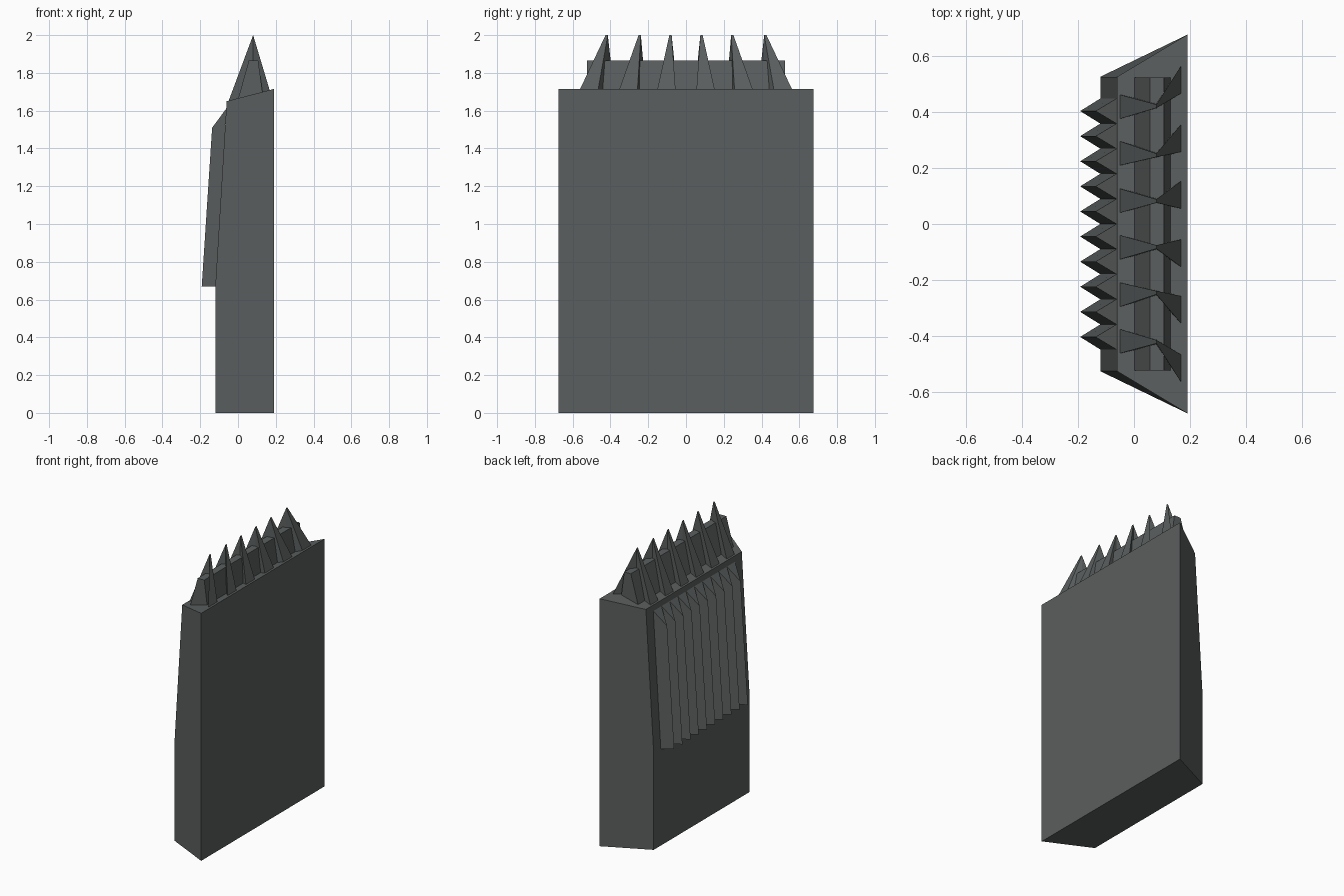
import bpy, bmesh

if "Cube" in bpy.data.objects:
    bpy.data.objects.remove(bpy.data.objects["Cube"])

# One dark grey material
grey = bpy.data.materials.new("dark grey")
grey.diffuse_color = (0.105, 0.114, 0.114, 1)
grey.use_nodes = True
grey.node_tree.nodes["Principled BSDF"].inputs["Base Color"].default_value = grey.diffuse_color


def make(name, bm):
    bmesh.ops.recalc_face_normals(bm, faces=bm.faces[:])
    me = bpy.data.meshes.new(name)
    bm.to_mesh(me)
    bm.free()
    me.materials.append(grey)
    ob = bpy.data.objects.new(name, me)
    bpy.context.collection.objects.link(ob)
    return ob


def extrude_profile(bm, profile):
    """Profile of (x, z, half width), mirrored across y and skinned."""
    a = [bm.verts.new((x, -w, z)) for x, z, w in profile]
    b = [bm.verts.new((x, w, z)) for x, z, w in profile]
    bm.faces.new(a)
    bm.faces.new(b[::-1])
    n = len(a)
    for i in range(n):
        j = (i + 1) % n
        bm.faces.new((a[i], b[i], b[j], a[j]))


def top_z(x):
    return 1.65 + (x + 0.06) * 0.26


# Body: wedge plan, upper part of the narrow side leans in, top slopes
bm = bmesh.new()
extrude_profile(bm, [(-0.12, 0, 0.525), (0.19, 0, 0.675), (0.19, 1.715, 0.675),
                     (-0.06, 1.65, 0.525), (-0.12, 0.67, 0.525)])
make("body", bm)

# Grip ridges: row of triangular ribs on the narrow side
bm = bmesh.new()
pitch = 0.0895
for i in range(10):
    y = (i - 4.5) * pitch
    h = pitch / 2
    lo = [bm.verts.new(p) for p in ((-0.12, y - h, 0.67), (-0.192, y, 0.67), (-0.12, y + h, 0.67))]
    hi = [bm.verts.new(p) for p in ((-0.0625, y - h, 1.61), (-0.137, y, 1.51), (-0.0625, y + h, 1.61))]
    bm.faces.new(lo)
    bm.faces.new(hi)
    for k in range(3):
        m = (k + 1) % 3
        bm.faces.new((lo[k], lo[m], hi[m], hi[k]))
make("grip_ridges", bm)

# Bar running between the teeth
bm = bmesh.new()
extrude_profile(bm, [(0.0, top_z(0.0) - 0.005, 0.523), (0.13, top_z(0.13) - 0.005, 0.523),
                     (0.107, 1.865, 0.523), (0.057, 1.865, 0.523)])
make("tooth_bar", bm)

# Teeth: waisted spikes that fan outwards: front centre, apex, back centre
bm = bmesh.new()
for side in (-1, 1):
    for yf, ya, yb in ((0.083, 0.082, 0.104), (0.252, 0.245, 0.306), (0.418, 0.42, 0.515)):
        base = [(-0.05, yf - 0.043), (0.08, ya - 0.009), (0.168, yb - 0.049),
                (0.168, yb + 0.049), (0.08, ya + 0.013), (-0.05, yf + 0.043)]
        ring = [bm.verts.new((x, side * y, top_z(x) - 0.002)) for x, y in base]
        apex = [bm.verts.new((0.08, side * (ya + d), 2.0)) for d in (-0.006, 0.006)]
        bm.faces.new(ring)
        bm.faces.new((ring[0], ring[1], apex[0]))
        bm.faces.new((ring[1], ring[2], apex[0]))
        bm.faces.new((ring[2], ring[3], apex[1], apex[0]))
        bm.faces.new((ring[3], ring[4], apex[1]))
        bm.faces.new((ring[4], ring[5], apex[1]))
        bm.faces.new((ring[5], ring[0], apex[0], apex[1]))
make("teeth", bm)
